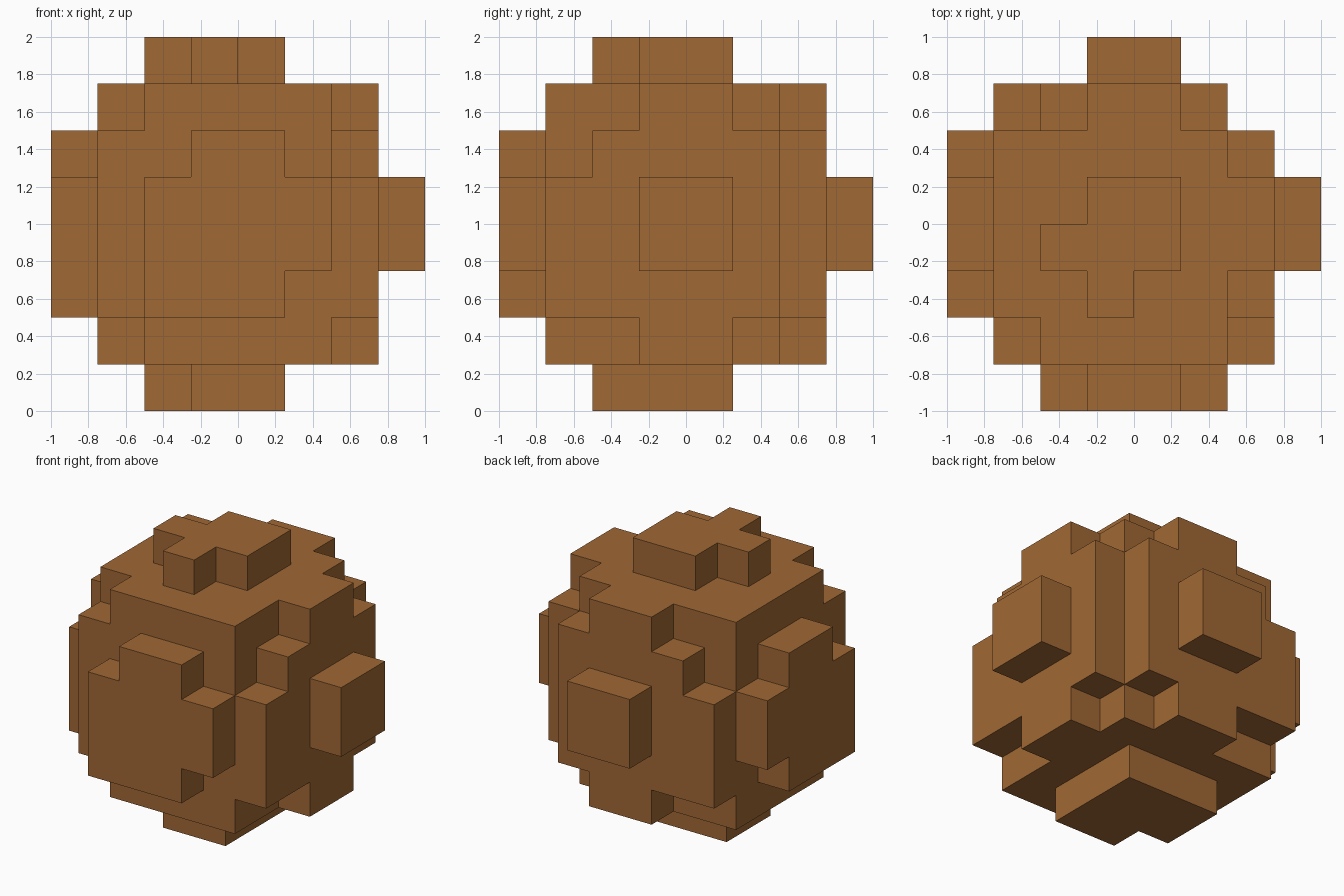
import bpy
import bmesh
from mathutils import Vector
from itertools import product

old = bpy.data.objects.get("Cube")
if old:
    bpy.data.objects.remove(old, do_unlink=True)

CELL = 0.25  # block size; the grid is 8 blocks wide


def box(x0, x1, y0, y1, z0, z1):
    """Set of grid blocks filling a box."""
    return set(product(range(x0, x1), range(y0, y1), range(z0, z1)))


# Core cube
blocks = box(1, 7, 1, 7, 1, 7)

# Stepped rims of the top and bottom core layers
for z in (1, 6):
    for x0, x1, y0, y1 in ((1, 2, 1, 2), (6, 7, 1, 3), (6, 7, 5, 7),
                           (5, 6, 6, 7), (1, 3, 6, 7)):
        blocks -= box(x0, x1, y0, y1, z, z + 1)

# Groove down the back corner and notches at two shoulders
blocks -= box(6, 7, 6, 7, 1, 7)
blocks -= box(6, 7, 1, 2, 5, 6)
blocks -= box(1, 2, 6, 7, 5, 6)

# Top cap
blocks |= box(3, 5, 3, 5, 7, 8) | box(3, 4, 2, 3, 7, 8) | box(2, 3, 3, 4, 7, 8)

# Bottom cap with one missing corner
blocks |= box(2, 5, 2, 5, 0, 1) - box(2, 3, 2, 3, 0, 1)

# Matching cross-shaped caps on the front and the -x side
for a0, a1, z0, z1 in ((3, 5, 2, 6), (2, 6, 3, 5), (2, 3, 2, 3)):
    blocks |= box(a0, a1, 0, 1, z0, z1)
    blocks |= box(0, 1, a0, a1, z0, z1)

# Small square caps on the +x side and the back
blocks |= box(7, 8, 3, 5, 3, 5) | box(3, 5, 7, 8, 3, 5)

# Outer skin: one quad wherever a block meets empty space
bm = bmesh.new()
corners = {}


def corner(p):
    key = tuple(round(c) for c in p)
    if key not in corners:
        corners[key] = bm.verts.new((Vector(key) - Vector((4, 4, 0))) * CELL)
    return corners[key]


for block in blocks:
    for axis, side in product(range(3), (0, 1)):
        step = [0, 0, 0]
        step[axis] = 2 * side - 1
        if tuple(b + s for b, s in zip(block, step)) in blocks:
            continue
        u, v = Vector((0, 0, 0)), Vector((0, 0, 0))
        u[(axis + 1) % 3] = 1
        v[(axis + 2) % 3] = 1
        start = Vector(block)
        start[axis] += side
        quad = [start, start + u, start + u + v, start + v]
        if not side:
            quad.reverse()
        bm.faces.new([corner(p) for p in quad])

mesh = bpy.data.meshes.new("blocky_ball")
bm.to_mesh(mesh)
bm.free()

# Single brown material
brown = bpy.data.materials.new("brown")
brown.use_nodes = True
colour = (0.352, 0.138, 0.035, 1.0)
brown.diffuse_color = colour
brown.node_tree.nodes["Principled BSDF"].inputs["Base Color"].default_value = colour
mesh.materials.append(brown)

ball = bpy.data.objects.new("blocky_ball", mesh)
bpy.context.collection.objects.link(ball)
